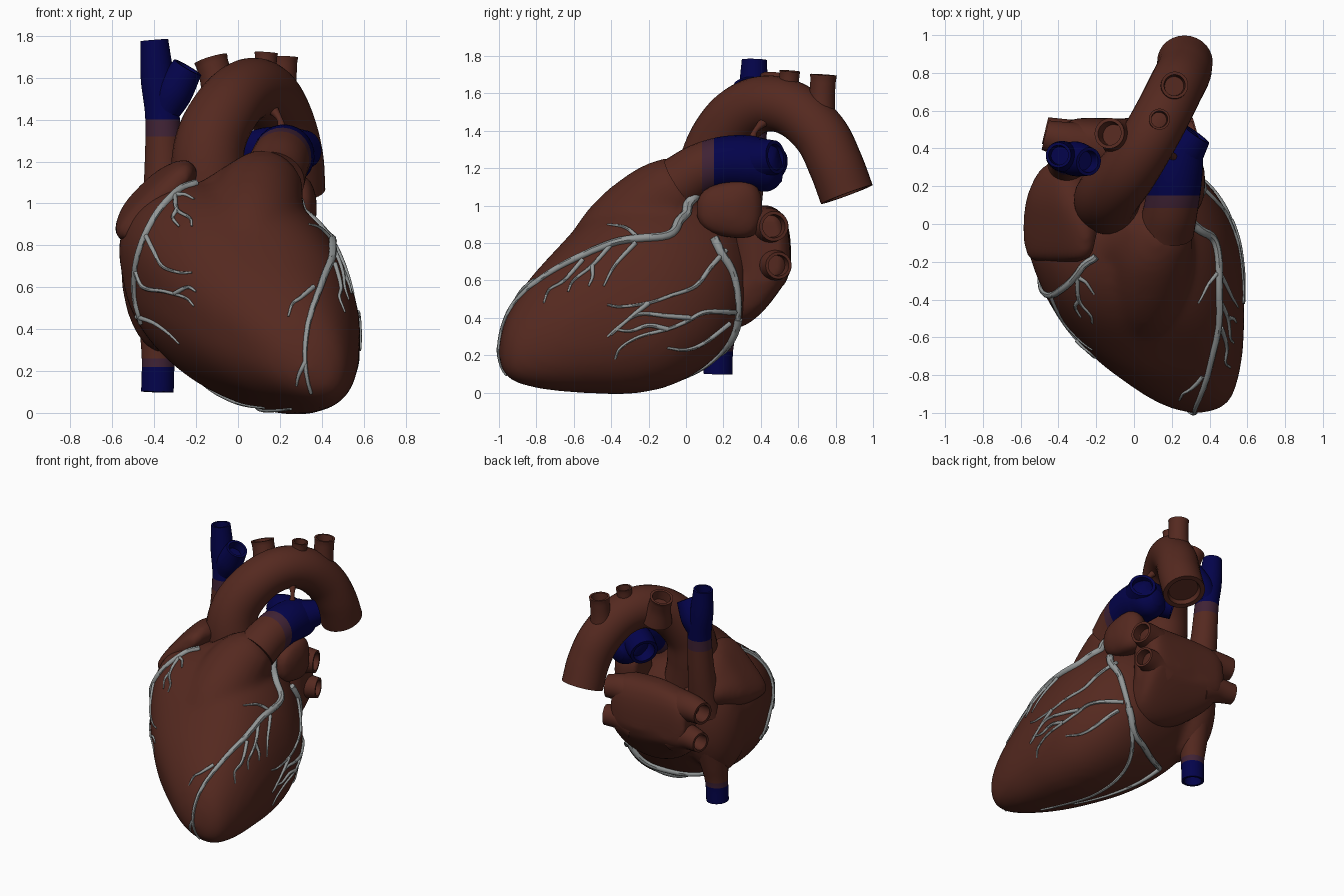
import bpy, bmesh
from math import sin, cos, tau, radians, copysign
from mathutils import Vector
from mathutils.bvhtree import BVHTree

cube = bpy.data.objects.get("Cube")
if cube:
    bpy.data.objects.remove(cube)


def material(name, r, g, b):
    m = bpy.data.materials.new(name)
    m.use_nodes = True
    m.diffuse_color = (r, g, b, 1)
    bsdf = next(n for n in m.node_tree.nodes if n.type == 'BSDF_PRINCIPLED')
    bsdf.inputs["Base Color"].default_value = (r, g, b, 1)
    bsdf.inputs["Roughness"].default_value = 0.6
    return m


MUSCLE = material("muscle_brown", 0.09, 0.022, 0.014)
VEIN = material("vein_blue", 0.001, 0.001, 0.07)
BLEND = material("blend_purple", 0.05, 0.016, 0.035)
VESSEL = material("vessel_grey", 0.29, 0.31, 0.31)
parts = []


def spline(points, n):
    """Catmull-Rom resampling of points of any dimension."""
    p = [Vector(q) for q in points]
    p = [p[0] * 2 - p[1]] + p + [p[-1] * 2 - p[-2]]
    out = []
    for a, b, c, d in zip(p, p[1:], p[2:], p[3:]):
        for k in range(n):
            t = k / n
            out.append((b * 2 + (c - a) * t + (a * 2 - b * 5 + c * 4 - d) * t ** 2
                        + (b * 3 - a - c * 3 + d) * t ** 3) * 0.5)
    return out + [p[-2]]


def skin(bm, rings):
    """Bridge rings of points and cap both ends."""
    loops = [[bm.verts.new(v) for v in ring] for ring in rings]
    count = len(loops[0])
    for a, b in zip(loops, loops[1:]):
        for i in range(count):
            j = (i + 1) % count
            bm.faces.new((a[i], a[j], b[j], b[i]))
    bm.faces.new(loops[0][::-1])
    bm.faces.new(loops[-1])


def tube(bm, path, sides=28, hollow=0.0):
    """Sweep a round section along dense (x, y, z, radius) points."""
    pts = [Vector(p[:3]) for p in path]
    rad = [p[3] for p in path]
    rings, u = [], None
    for i, c in enumerate(pts):
        t = (pts[min(i + 1, len(pts) - 1)] - pts[max(i - 1, 0)]).normalized()
        u = t.orthogonal() if u is None else u - t * u.dot(t)
        u.normalize()
        w = t.cross(u)

        def ring(center, r):
            return [center + (u * cos(tau * k / sides) + w * sin(tau * k / sides)) * r
                    for k in range(sides)]
        rings.append(ring(c, max(rad[i], 0.002)))
    if hollow:
        rings += [ring(c, rad[-1] * 0.78), ring(c - t * hollow, rad[-1] * 0.7)]
    skin(bm, rings)


def finish(name, bm, mats):
    bmesh.ops.recalc_face_normals(bm, faces=bm.faces)
    me = bpy.data.meshes.new(name)
    bm.to_mesh(me)
    bm.free()
    for m in mats:
        me.materials.append(m)
    ob = bpy.data.objects.new(name, me)
    bpy.context.collection.objects.link(ob)
    parts.append(ob)
    return ob


def pipe(name, points, hollow=0.06, mats=(MUSCLE,), axis=(0, 0, 1), limits=()):
    """Tube whose colour changes at clean cuts along an axis."""
    bm = bmesh.new()
    tube(bm, spline(points, 10), hollow=hollow)
    axis = Vector(axis)
    for limit in limits:
        bmesh.ops.bisect_plane(bm, geom=bm.verts[:] + bm.edges[:] + bm.faces[:],
                               plane_co=axis * limit, plane_no=axis)
    for f in bm.faces:
        f.material_index = sum(f.calc_center_median().dot(axis) > limit for limit in limits)
    return finish(name, bm, mats)


def fuse(ob, voxel, rounds):
    """Merge overlapping volumes into one soft skin."""
    mod = ob.modifiers.new("Fuse", 'REMESH')
    mod.mode = 'VOXEL'
    mod.voxel_size = voxel
    soft = ob.modifiers.new("Soften", 'SMOOTH')
    soft.factor = 0.5
    soft.iterations = rounds
    deps = bpy.context.evaluated_depsgraph_get()
    me = bpy.data.meshes.new_from_object(ob.evaluated_get(deps))
    ob.modifiers.clear()
    ob.data = me
    me.materials.clear()
    me.materials.append(MUSCLE)
    return ob


def squircle(power=2.3, sides=48):
    for k in range(sides):
        c, s = cos(tau * k / sides), sin(tau * k / sides)
        yield copysign(abs(c) ** (2 / power), c), copysign(abs(s) ** (2 / power), s)


def block(name, slices, place):
    """Soft block from slices; place() turns a slice and a unit outline point into a position."""
    bm = bmesh.new()
    skin(bm, [[place(*q, c, s) for c, s in squircle(2.8)] for q in spline(slices, 4)])
    return fuse(finish(name, bm, [MUSCLE]), 0.02, 5)


# Ventricles: sections along y given as (y, min x, max x, min z, max z)
sections = [(-1.0, .3, .36, .18, .25), (-.985, .23, .43, .13, .33), (-.94, .12, .5, .08, .45),
            (-.85, -.02, .54, .05, .59), (-.7, -.21, .57, .03, .76), (-.5, -.38, .58, .02, .96),
            (-.3, -.49, .575, .02, 1.07), (-.1, -.55, .55, .06, 1.1), (.08, -.54, .48, .15, 1.07),
            (.22, -.45, .38, .28, .99), (.32, -.3, .25, .42, .85)]
bm = bmesh.new()
rings = []
for y, x0, x1, z0, z1 in spline(sections, 4):
    ring = []
    for c, s in squircle():
        h = (z1 - z0) / 2 * s
        x = (x0 + x1) / 2 + c * (x1 - x0) / 2 - (.2 if h > 0 else .1) * h
        ring.append((max(-.57, x), y, (z0 + z1) / 2 + h - .13 * (x1 - x0) * c * (1 - s) / 2))
    rings.append(ring)
skin(bm, rings)
# Outflow cone, its shoulder and the right atrium grow out of the same skin
tube(bm, spline([(.06, -.55, .56, .19), (.06, -.36, .81, .235), (.09, -.16, 1.0, .225),
                 (.15, -.02, 1.11, .175), (.18, .03, 1.15, .12)], 6))
tube(bm, spline([(-.22, -.12, .8, .2), (-.08, -.1, .93, .2), (.1, -.02, 1.09, .165)], 6))
made = bmesh.ops.create_uvsphere(bm, u_segments=32, v_segments=20, radius=1)["verts"]
bmesh.ops.scale(bm, vec=(.21, .23, .42), verts=made)
bmesh.ops.translate(bm, vec=(-.35, .12, .7), verts=made)
heart = fuse(finish("heart_body", bm, [MUSCLE]), 0.025, 12)

# Left atrium, a broad block that slopes forward below
block("left_atrium", [(-.36, .47, .76, .07, .13), (-.29, .44, .74, .12, .23), (-.1, .41, .69, .15, .31),
                      (.08, .4, .67, .16, .33), (.22, .41, .7, .14, .29), (.28, .43, .76, .08, .18)],
      lambda x, y, z, ry, rz, c, s: (x, y + ry * c - .6 * max(0, .64 - z - rz * s), z + rz * s))

# Lung veins on both ends of the left atrium
for side, x0, x1 in (("left", .12, .33), ("right", -.22, -.47)):
    for level, z, y, r in (("upper", .89, .47, .08), ("lower", .68, .495, .072)):
        pipe(f"{side}_{level}_lung_vein",
             [(x0, y - .06, z - .03, r * 1.6), ((x0 + x1) / 2, y - .03, z, r * 1.25), (x1, y, z, r)], .1)

# Auricles: a slanted flap on the right, a small ear on the left
block("right_auricle", [(-.2, -.4, .98, .16, .03), (-.16, -.395, 1.0, .23, .06), (-.02, -.39, 1.01, .25, .09),
                        (.14, -.375, .98, .21, .14), (.28, -.36, .96, .13, .13), (.35, -.35, .95, .05, .05)],
      lambda y, x, z, a, b, c, s: (x + .7 * (a * c - b * s), y, z + .71 * (a * c + b * s)))
block("left_auricle", [(.17, .26, .98, .1, .1), (.27, .235, .98, .175, .15),
                       (.34, .225, .98, .15, .13), (.375, .22, .98, .06, .05)],
      lambda x, y, z, ry, rz, c, s: (x, y + ry * c, z + rz * s + .15 * ry * c * s))

# Aorta and its three arch branches
pipe("aorta", [(-.08, .12, .85, .16), (-.14, .12, 1.1, .175), (-.13, .16, 1.3, .168), (-.04, .27, 1.47, .158),
               (.06, .42, 1.545, .15), (.15, .58, 1.51, .148), (.22, .72, 1.38, .147),
               (.26, .8, 1.22, .147), (.27, .86, 1.06, .147)], .03)
for name, a, b, r in (("first", (-.07, .45, 1.49), (-.13, .48, 1.69), .082),
                      ("second", (.12, .54, 1.5), (.135, .555, 1.72), .056),
                      ("third", (.205, .715, 1.4), (.215, .735, 1.7), .072)):
    a, b = Vector(a), Vector(b)
    pipe(name + "_arch_branch", [(*a, r * 1.3), (*a.lerp(b, .5), r),
                                 (*a.lerp(b, .85), r * .95), (*b, r)], .07)

# Lung artery with a left and a right branch
TRIO = (MUSCLE, BLEND, VEIN)
pipe("lung_artery_trunk", [(.17, -.03, 1.12, .15), (.195, .08, 1.19, .143), (.215, .22, 1.23, .143),
                           (.22, .36, 1.225, .145), (.22, .46, 1.19, .12), (.22, .52, 1.18, .05)],
     0, TRIO, (0, 1, 0), (.085, .15))
pipe("left_lung_artery", [(.22, .33, 1.24, .12), (.275, .41, 1.25, .11), (.325, .48, 1.26, .09)], .12, (VEIN,))
pipe("right_lung_artery", [(.21, .36, 1.25, .12), (.12, .4, 1.25, .11), (.03, .46, 1.22, .1)], .12, (VEIN,))
pipe("arch_ligament", [(.21, .35, 1.33, .035), (.2, .37, 1.4, .014), (.15, .44, 1.47, .035)], 0)

# Great veins
pipe("upper_great_vein", [(-.35, .26, .8, .12), (-.355, .32, 1.1, .095), (-.36, .35, 1.4, .083),
                          (-.385, .36, 1.6, .08), (-.4, .365, 1.78, .067)], .1, TRIO, (0, 0, 1), (1.32, 1.4))
pipe("upper_vein_branch", [(-.36, .35, 1.42, .07), (-.31, .345, 1.53, .092), (-.24, .33, 1.65, .075)], .06, (VEIN,))
pipe("lower_great_vein", [(-.35, .22, .65, .13), (-.37, .19, .4, .1), (-.38, .175, .25, .08),
                          (-.385, .17, .1, .078)], .08, TRIO, (0, 0, -1), (-.26, -.22))

# Surface vessels: guides are laid onto the heart skin
tree = BVHTree.FromPolygons([v.co.copy() for v in heart.data.vertices],
                            [tuple(p.vertices) for p in heart.data.polygons])


def lay(bm, guide, r0, r1, side=True):
    pts = spline(guide, 6)
    path = []
    for i, p in enumerate(pts):
        r = r0 + (r1 - r0) * i / (len(pts) - 1)
        if len(p) == 3:
            hit = tree.find_nearest(p)
        elif side:
            hit = tree.ray_cast(Vector((2, p[0], p[1])), Vector((-1, 0, 0)))
        else:
            hit = tree.ray_cast(Vector((p[0], -2, p[1])), Vector((0, 1, 0)))
        if hit[0] is not None:
            path.append((*(hit[0] + hit[1] * r * .3), r))
    if len(path) > 2:
        tube(bm, path, sides=8)


bm = bmesh.new()
lay(bm, [(.31, .1, 1.07), (.36, -.02, .95), (.41, -.1, .83), (.42, -.35, .79), (.42, -.55, .71), (.4, -.7, .64),
         (.36, -.85, .52), (.33, -.93, .4), (.32, -.98, .25), (.35, -.95, .1)], .028, .008)
for guide in ([(-.24, .81), (-.32, .88), (-.42, .9)], [(-.4, .79), (-.5, .68), (-.6, .6), (-.63, .54)],
              [(-.55, .71), (-.65, .6), (-.73, .55), (-.76, .48)], [(-.27, .8), (-.38, .68), (-.44, .57)],
              [(-.5, .68), (-.5, .62), (-.52, .57)]):
    lay(bm, guide, .013, .005)
for guide in ([(.36, .6), (.3, .55), (.26, .52), (.24, .46)], [(.32, .24), (.29, .18), (.28, .13)]):
    lay(bm, guide, .012, .005, False)
finish("front_coronary_artery", bm, [VESSEL])

bm = bmesh.new()
lay(bm, [(.39, .18, .86), (.39, .21, .76), (.36, .27, .65), (.33, .29, .52), (.27, .26, .4), (.2, .2, .28),
         (.12, .1, .16), (.08, -.05, .07), (.12, -.35, .01), (.25, -.7, .01)], .026, .008)
for guide in ([(.21, .76), (.13, .67), (.05, .57), (-.08, .52), (-.2, .48), (-.35, .46), (-.42, .47)],
              [(.26, .43), (.1, .43), (0, .38), (-.1, .34), (-.25, .3), (-.35, .24), (-.38, .18)],
              [(.02, .4), (-.1, .41), (-.25, .42), (-.35, .36), (-.42, .3)],
              [(-.1, .34), (-.2, .36), (-.3, .33), (-.38, .34)],
              [(-.2, .48), (-.3, .4), (-.4, .31)], [(.23, .37), (.1, .27), (0, .23), (-.1, .24)]):
    lay(bm, guide, .014, .006)
finish("side_coronary_artery", bm, [VESSEL])

bm = bmesh.new()
lay(bm, [(-.2, 1.09), (-.28, 1.06), (-.37, .97), (-.43, .87), (-.47, .77), (-.49, .67), (-.49, .55), (-.46, .43)],
    .02, .013, False)
for guide in ([(-.3, 1.05), (-.29, .97), (-.23, .93), (-.22, .89)], [(-.29, 1.04), (-.25, 1.04), (-.21, 1.02)],
              [(-.29, .97), (-.31, .93), (-.28, .89)], [(-.3, .57), (-.24, .6), (-.2, .58)],
              [(-.44, .85), (-.4, .77), (-.36, .7), (-.28, .67), (-.22, .67)],
              [(-.49, .68), (-.45, .6), (-.35, .58), (-.25, .55), (-.21, .51)],
              [(-.48, .46), (-.4, .43), (-.33, .38), (-.28, .33)]):
    lay(bm, guide, .012, .005, False)
lay(bm, [(-.25, .05, .14), (-.15, -.1, .1), (0, -.3, .04), (.12, -.5, .01)], .018, .006)
finish("right_coronary_artery", bm, [VESSEL])

# Groove vessel under the left atrium
bm = bmesh.new()
lay(bm, [(.27, .26, .4), (.18, .2, .27), (.05, .18, .2), (-.1, .13, .14), (-.25, .05, .14)], .025, .018)
finish("back_groove_vessel", bm, [VESSEL])

# Smooth shading with crisp rims
bpy.ops.object.select_all(action='DESELECT')
for ob in parts:
    ob.select_set(True)
bpy.context.view_layer.objects.active = parts[0]
bpy.ops.object.shade_smooth_by_angle(angle=radians(45))
